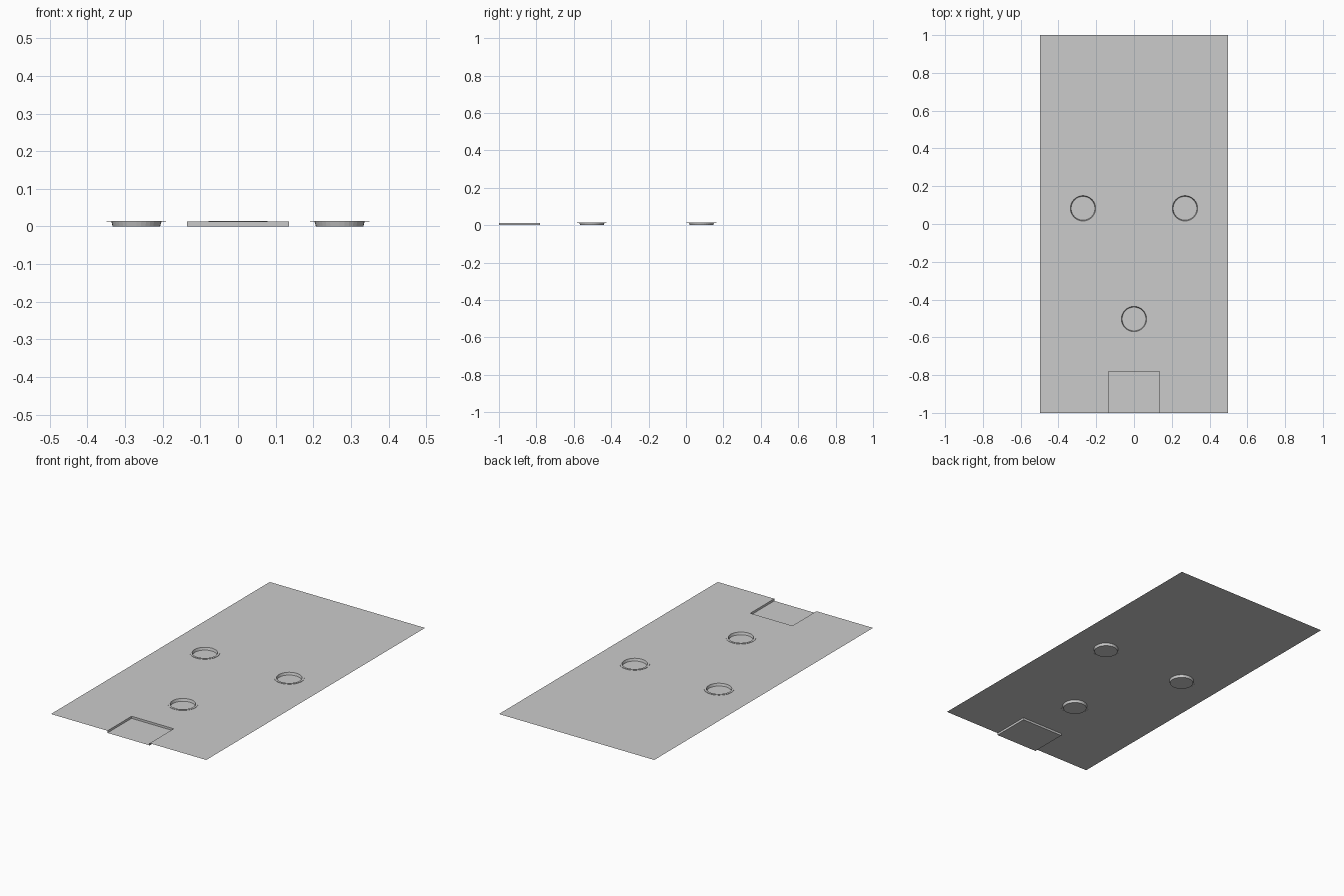
import bpy, bmesh
from math import cos, sin, tau

if "Cube" in bpy.data.objects:
    bpy.data.objects.remove(bpy.data.objects["Cube"])

W, L = 0.497, 1.0          # half width, half length
TOP, RIM = 0.0125, 0.0145  # sheet height, raised lip height
TAB_X, TAB_Y = 0.135, -0.78
SIDES = 32
CUPS = [(-0.27, 0.083), (0.27, 0.083), (0.0, -0.503)]


def finish(bm, name):
    bmesh.ops.remove_doubles(bm, verts=bm.verts[:], dist=1e-6)
    bm.normal_update()
    for f in bm.faces:
        if f.normal.z < -1e-4:
            f.normal_flip()
    mesh = bpy.data.meshes.new(name)
    bm.to_mesh(mesh)
    bm.free()
    obj = bpy.data.objects.new(name, mesh)
    bpy.context.collection.objects.link(obj)
    return obj


def ring(bm, cx, cy, r, z):
    return [bm.verts.new((cx + r * cos(tau * i / SIDES), cy + r * sin(tau * i / SIDES), z))
            for i in range(SIDES)]


def loop_edges(bm, verts):
    return [bm.edges.new((a, b)) for a, b in zip(verts, verts[1:] + verts[:1])]


# flat sheet with a front notch and three round openings
bm = bmesh.new()
outline = [(-W, -L), (-TAB_X, -L), (-TAB_X, TAB_Y), (TAB_X, TAB_Y),
           (TAB_X, -L), (W, -L), (W, L), (-W, L)]
edges = loop_edges(bm, [bm.verts.new((x, y, TOP)) for x, y in outline])
for cx, cy in CUPS:
    edges += loop_edges(bm, ring(bm, cx, cy, 0.078, TOP))
bmesh.ops.triangle_fill(bm, edges=edges, use_beauty=True, use_dissolve=False, normal=(0, 0, 1))
finish(bm, "table_sheet")

# sunken front tray, open at the front edge
bm = bmesh.new()
path = [(-TAB_X, -L), (-TAB_X, TAB_Y), (TAB_X, TAB_Y), (TAB_X, -L)]
low = [bm.verts.new((x, y, 0)) for x, y in path]
high = [bm.verts.new((x, y, TOP)) for x, y in path]
for i in range(3):
    bm.faces.new((low[i], low[i + 1], high[i + 1], high[i]))
bm.faces.new(low[::-1])
finish(bm, "front_recess")

# round cups with a thin raised lip, sunk to the ground
profile = [(0.079, TOP), (0.079, RIM), (0.067, RIM), (0.066, 0.0105), (0.063, 0.0)]
for n, (cx, cy) in enumerate(CUPS):
    bm = bmesh.new()
    rings = [ring(bm, cx, cy, r, z) for r, z in profile]
    for a, b in zip(rings, rings[1:]):
        for i in range(SIDES):
            j = (i + 1) % SIDES
            bm.faces.new((a[i], a[j], b[j], b[i]))
    bm.faces.new(rings[-1])
    finish(bm, f"round_cup_{n + 1}")
